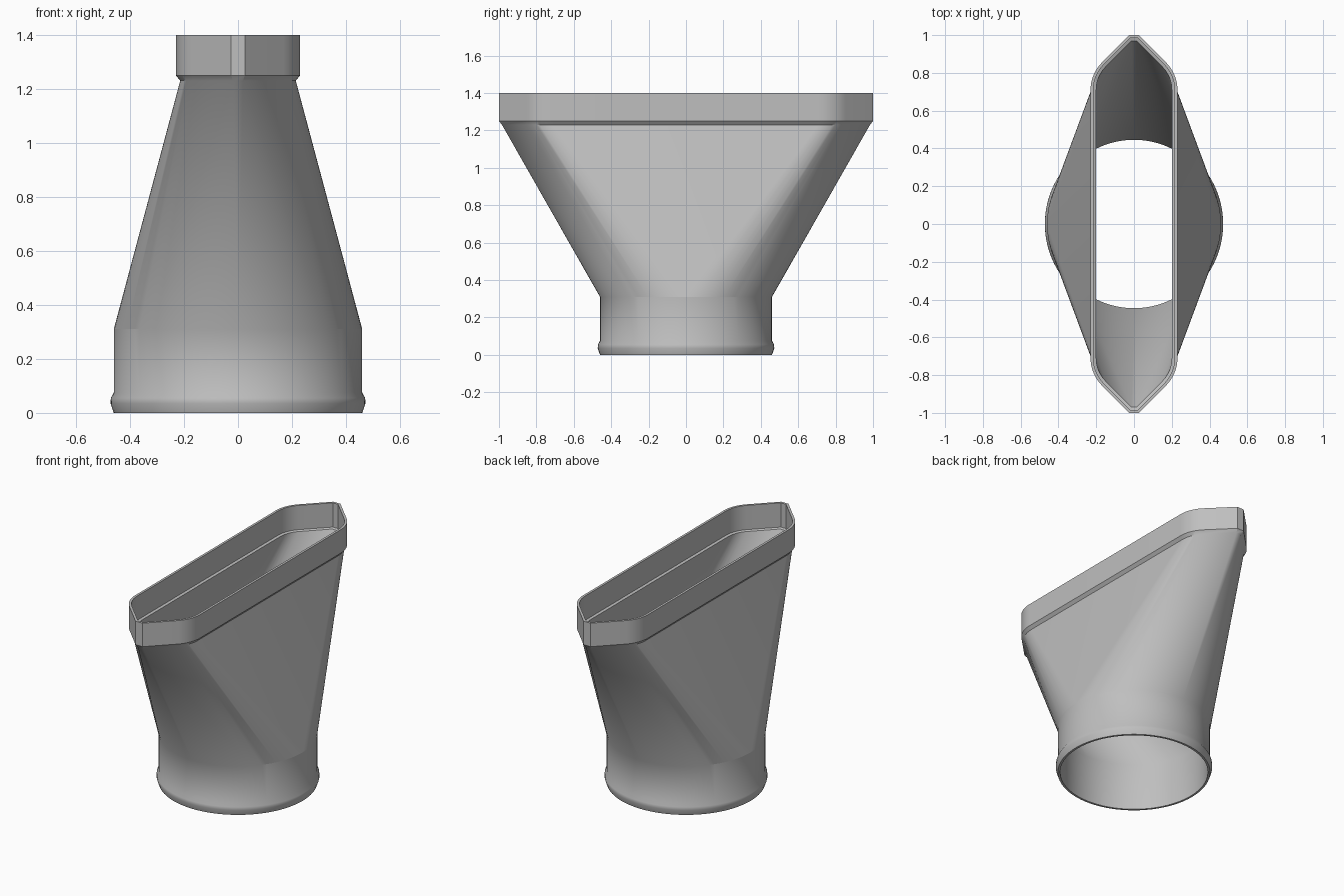
import bpy
import bmesh
from math import cos, sin, pi, sqrt

if "Cube" in bpy.data.objects:
    bpy.data.objects.remove(bpy.data.objects["Cube"], do_unlink=True)

SEGMENTS = 96
ARC_STEPS = 8

grey = bpy.data.materials.new("plain_grey")
grey.use_nodes = True
colour = (0.52, 0.52, 0.52, 1)
grey.diffuse_color = colour
grey.node_tree.nodes["Principled BSDF"].inputs["Base Color"].default_value = colour

bm = bmesh.new()


def circle(radius, z):
    angles = [2 * pi * i / SEGMENTS for i in range(SEGMENTS)]
    return [bm.verts.new((radius * cos(a), radius * sin(a), z)) for a in angles]


def slot(inset, z):
    """Long outline with rounded shoulders and pointed, blunt ends."""
    radius = 0.205 - inset
    quarter = []
    for i in range(ARC_STEPS + 1):
        a = pi / 4 * i / ARC_STEPS
        quarter.append((0.025 + radius * cos(a), 0.71 + radius * sin(a)))
    quarter.append((0.025 - inset * (sqrt(2) - 1), 1 - inset))
    half = quarter + [(-x, y) for x, y in reversed(quarter)]
    outline = half + [(-x, -y) for x, y in half]
    return [bm.verts.new((x, y, z)) for x, y in outline]


def bridge(rings):
    for low, high in zip(rings, rings[1:]):
        n = len(low)
        for i in range(n):
            j = (i + 1) % n
            bm.faces.new((low[i], low[j], high[j], high[i]))


def transition(low, high):
    """Developable skin between the round and slot outlines, without caps."""
    before = set(bm.faces)
    bmesh.ops.convex_hull(bm, input=low + high)
    lows, highs = set(low), set(high)
    caps = [f for f in bm.faces if f not in before
            and (set(f.verts) <= lows or set(f.verts) <= highs)]
    bmesh.ops.delete(bm, geom=caps, context='FACES')


# Tapered body, outer and inner skins
neck_out, neck_in = circle(0.46, 0.31), circle(0.446, 0.31)
throat_out, throat_in = slot(0.016, 1.23), slot(0.03, 1.24)
transition(neck_out, throat_out)
transition(neck_in, throat_in)

# Round socket with a raised bead, open at the bottom
bead = [(0.46, 0.075), (0.471, 0.055), (0.472, 0.035), (0.46, 0)]
bridge([neck_out] + [circle(r, z) for r, z in bead]
       + [circle(0.446, 0), neck_in])

# Slot collar with an inner ledge
collar = [(0, 1.25), (0, 1.4), (0.015, 1.4), (0.015, 1.245)]
bridge([throat_out] + [slot(d, z) for d, z in collar] + [throat_in])

bmesh.ops.recalc_face_normals(bm, faces=bm.faces[:])

# Crisp crease where the flat sides meet the socket
neck = set(neck_out)
for edge in bm.edges:
    if set(edge.verts) <= neck and all(abs(v.co.y) < 0.3 for v in edge.verts):
        edge.smooth = False

mesh = bpy.data.meshes.new("duct_adapter")
for f in bm.faces:
    f.smooth = True
bm.to_mesh(mesh)
bm.free()
mesh.materials.append(grey)
adapter = bpy.data.objects.new("duct_adapter", mesh)
bpy.context.collection.objects.link(adapter)
bpy.ops.object.select_all(action='DESELECT')
adapter.select_set(True)
bpy.context.view_layer.objects.active = adapter
bpy.ops.object.shade_smooth_by_angle(angle=0.56)
